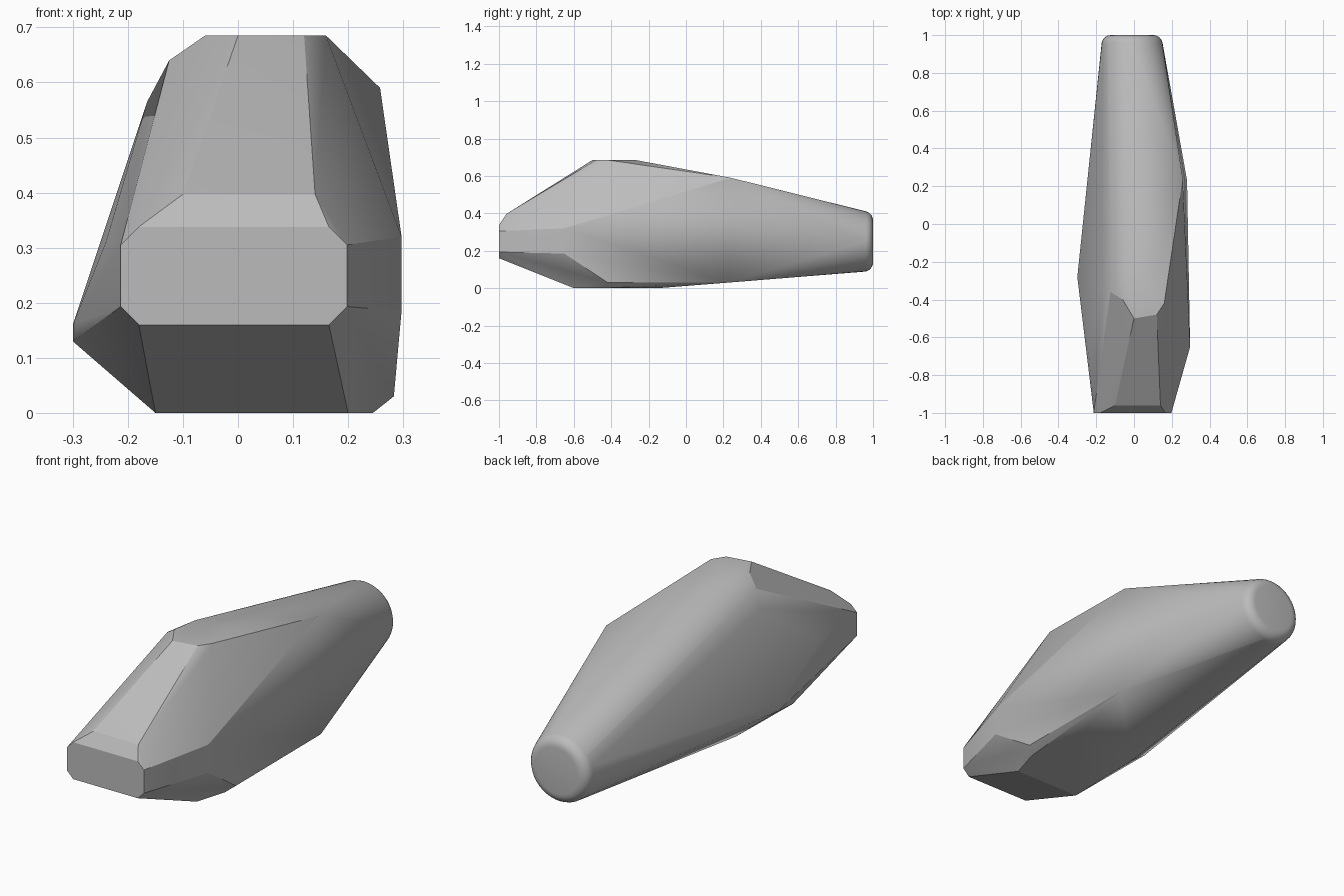
import bpy, bmesh, math

cube = bpy.data.objects.get("Cube")
if cube:
    bpy.data.objects.remove(cube, do_unlink=True)

grey = bpy.data.materials.new("plain_grey")
grey.use_nodes = True
tone = (0.5, 0.5, 0.5, 1)
grey.diffuse_color = tone
grey.node_tree.nodes["Principled BSDF"].inputs["Base Color"].default_value = tone


def chamfered_rectangle(x0, x1, z0, z1, cut, y):
    """Corners of an upright rectangle with clipped corners."""
    return ([(x, y, z) for x in (x0 + cut, x1 - cut) for z in (z0, z1)]
            + [(x, y, z) for x in (x0, x1) for z in (z0 + cut, z1 - cut)])


def rounded_end(cx, cz, radius, fillet, sides=40, steps=6):
    """Rings of a round end facing +y with a soft rim."""
    rings = []
    for i in range(steps + 1):
        a = math.pi / 2 * i / steps
        r = radius - fillet * (1 - math.cos(a))
        y = 1 - fillet * (1 - math.sin(a))
        for k in range(sides):
            t = math.tau * k / sides
            rings.append((cx + r * math.cos(t), y, cz + r * math.sin(t)))
    return rings


# Flat nose
points = chamfered_rectangle(-0.213, 0.198, 0.16, 0.338, 0.033, -1)
points += [(-0.10, -0.96, 0.397), (0.14, -0.96, 0.397)]

# Flat crest and its rounded left shoulder
points += [(0, -0.5, 0.685), (0.12, -0.48, 0.685), (0.16, -0.42, 0.685),
           (-0.06, -0.4, 0.685), (-0.04, -0.27, 0.685), (0.11, -0.27, 0.685),
           (-0.125, -0.36, 0.64), (-0.165, -0.33, 0.565)]

# Left ridge
points += [(-0.24, -0.68, 0.31), (-0.3, -0.28, 0.16), (-0.3, -0.28, 0.13)]

# Right flank
points += [(0.297, -0.65, 0.32), (0.297, -0.65, 0.185), (0.283, -0.42, 0.03),
           (0.281, 0.23, 0.03), (0.258, 0.24, 0.59)]

# Flat underside
points += [(-0.15, -0.6, 0), (0.2, -0.6, 0), (0.245, -0.45, 0),
           (0.2, -0.15, 0), (-0.14, -0.18, 0)]

# Round tail
points += rounded_end(-0.01, 0.25, 0.162, 0.05)

# Stretch a tight skin over the sections
bm = bmesh.new()
for p in points:
    bm.verts.new(p)
hull = bmesh.ops.convex_hull(bm, input=bm.verts[:])
loose = {g for g in hull["geom_interior"] + hull["geom_unused"]
         if isinstance(g, bmesh.types.BMVert)}
bmesh.ops.delete(bm, geom=list(loose), context="VERTS")
bmesh.ops.dissolve_limit(bm, angle_limit=math.radians(0.5),
                         verts=bm.verts[:], edges=bm.edges[:])
bmesh.ops.recalc_face_normals(bm, faces=bm.faces[:])

mesh = bpy.data.meshes.new("tapered_body")
bm.to_mesh(mesh)
bm.free()
mesh.materials.append(grey)
body = bpy.data.objects.new("tapered_body", mesh)
bpy.context.collection.objects.link(body)

bpy.ops.object.select_all(action="DESELECT")
body.select_set(True)
bpy.context.view_layer.objects.active = body
bpy.ops.object.shade_smooth_by_angle(angle=math.radians(20))
